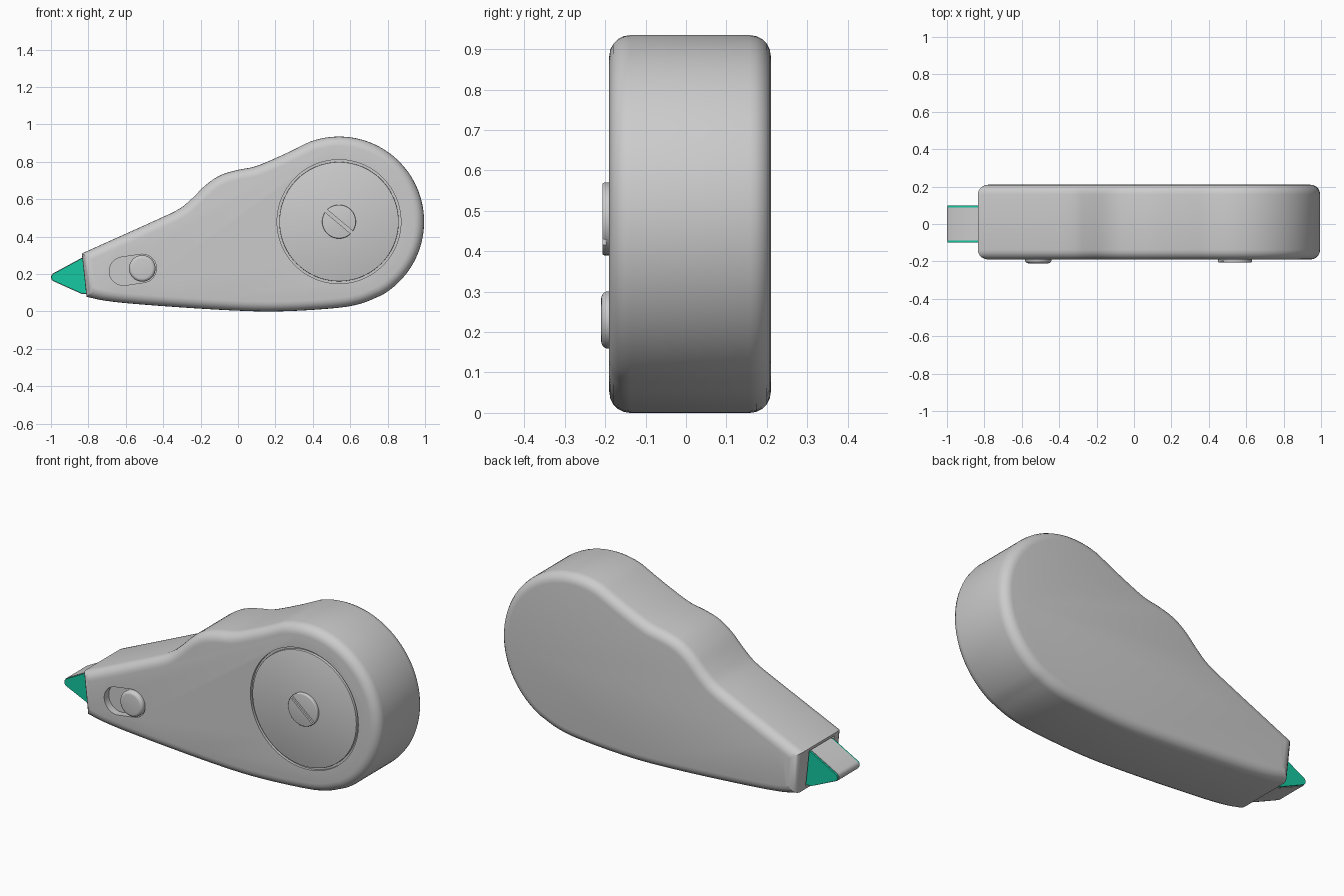
import bpy, bmesh, math
from mathutils import Vector

if "Cube" in bpy.data.objects:
    bpy.data.objects.remove(bpy.data.objects["Cube"])


def material(name, rgb):
    m = bpy.data.materials.new(name)
    m.diffuse_color = (*rgb, 1)
    m.use_nodes = True
    m.node_tree.nodes["Principled BSDF"].inputs["Base Color"].default_value = m.diffuse_color
    return m


GREY = material("light grey", (0.6, 0.6, 0.6))
GREEN = material("teal green", (0.008, 0.58, 0.36))


def smooth(obj):
    bpy.ops.object.select_all(action='DESELECT')
    obj.select_set(True)
    bpy.context.view_layer.objects.active = obj
    bpy.ops.object.shade_smooth_by_angle(angle=math.radians(32))


def prism(name, outline, y0, y1, mat=GREY, front=0.0, back=0.0, segments=5):
    """Extrude an x-z outline from y0 to y1, optionally rounding either rim."""
    bm = bmesh.new()
    rings = [[bm.verts.new((x, y, z)) for x, z in outline] for y in (y0, y1)]
    n = len(outline)
    caps = [bm.faces.new(r) for r in rings]
    for i in range(n):
        j = (i + 1) % n
        bm.faces.new((rings[0][i], rings[0][j], rings[1][j], rings[1][i]))
    bmesh.ops.recalc_face_normals(bm, faces=bm.faces)
    for cap, r in zip(caps, (front, back)):
        if r:
            bmesh.ops.bevel(bm, geom=list(cap.edges), offset=r, offset_type='OFFSET',
                            segments=segments, profile=0.5, affect='EDGES')
            caps[1] = max(bm.faces, key=lambda f: f.calc_center_median().y)
    me = bpy.data.meshes.new(name)
    bm.to_mesh(me)
    bm.free()
    obj = bpy.data.objects.new(name, me)
    bpy.context.collection.objects.link(obj)
    me.materials.append(mat)
    smooth(obj)
    return obj


def arc(cx, cz, r, a0, a1, n):
    return [(cx + r * math.cos(math.radians(a0 + (a1 - a0) * i / n)),
             cz + r * math.sin(math.radians(a0 + (a1 - a0) * i / n))) for i in range(n + 1)]


def circle(cx, cz, r, n=64):
    return arc(cx, cz, r, 0, 360, n)[:-1]


def spline(pts, steps=5):
    """Catmull-Rom curve through the points."""
    p = [Vector(q) for q in pts]
    p = [2 * p[0] - p[1]] + p + [2 * p[-1] - p[-2]]
    out = []
    for a, b, c, d in zip(p, p[1:], p[2:], p[3:]):
        for s in range(steps):
            t = s / steps
            v = 0.5 * (2 * b + (c - a) * t + (2 * a - 5 * b + 4 * c - d) * t * t
                       + (3 * b - a - 3 * c + d) * t ** 3)
            out.append((v.x, v.y))
    return out + [tuple(pts[-1])]


def cut(obj, cutter):
    mod = obj.modifiers.new("cut", 'BOOLEAN')
    mod.operation = 'DIFFERENCE'
    mod.solver = 'EXACT'
    mod.object = cutter
    bpy.ops.object.select_all(action='DESELECT')
    obj.select_set(True)
    bpy.context.view_layer.objects.active = obj
    bpy.ops.object.modifier_apply(modifier=mod.name)
    bpy.data.objects.remove(cutter)
    smooth(obj)


FRONT, BACK = -0.19, 0.21
WX, WZ = 0.54, 0.48  # reel centre

# Teardrop case: thumb-shaped top, round reel end, shallow curved base
top = spline([(-0.835, 0.31), (-0.65, 0.393), (-0.45, 0.483), (-0.32, 0.545), (-0.25, 0.60),
              (-0.17, 0.678), (-0.09, 0.73), (0.0, 0.757), (0.1, 0.778), (0.25, 0.842),
              arc(WX, WZ, 0.455, 110, 110, 1)[0]])
round_end = arc(WX, WZ, 0.455, 110, -60, 48)
base = spline([round_end[-1], (0.65, 0.04), (0.5, 0.016), (0.2, 0.0), (-0.1, 0.009),
               (-0.5, 0.036), (-0.7, 0.056), (-0.81, 0.078)])
case = prism("case", top + round_end[1:] + base[1:], FRONT, BACK, front=0.052, back=0.052)

# Recesses: reel cover seat, slider track, nozzle opening
cut(case, prism("cover_cutter", circle(WX, WZ, 0.331, 96), -0.3, FRONT + 0.015))
BX, BZ = -0.512, 0.23
track = arc(BX, BZ, 0.076, -78, 102, 20) + arc(-0.612, 0.215, 0.076, 102, 282, 20)
cut(case, prism("track_cutter", track, -0.3, FRONT + 0.04))
cut(case, prism("nozzle_cutter", [(-0.95, 0.09), (-0.77, 0.09), (-0.77, 0.295), (-0.95, 0.295)],
                -0.11, 0.11))

# Reel cover with a slotted hub screw
prism("reel_cover", circle(WX, WZ, 0.319, 96), FRONT, FRONT + 0.02, front=0.003, segments=2)
hub = prism("hub_screw", circle(WX, WZ, 0.09), -0.207, FRONT + 0.005, front=0.005, segments=3)
a = math.radians(-40)
u, v = Vector((math.cos(a), math.sin(a))) * 0.12, Vector((-math.sin(a), math.cos(a))) * 0.009
c = Vector((WX, WZ))
cut(hub, prism("screw_slot_cutter", [tuple(q) for q in (c - u - v, c + u - v, c + u + v, c - u + v)],
               -0.3, -0.197))

# Slider button
prism("slider_button", circle(BX, BZ, 0.071, 48), -0.21, FRONT + 0.045, front=0.018)


# Tape nozzle: wrapped tape core between two coloured side plates
def wedge(grow):
    tip = arc(-0.975, 0.183, 0.022 + grow, 117, 245, 10)
    return ([(-0.765, 0.284 + grow), (-0.835, 0.284 + grow)] + tip
            + [(-0.835, 0.096 - grow), (-0.765, 0.096 - grow)])


prism("tape_core", wedge(0.003), -0.088, 0.088)
for name, y in (("front_nozzle_plate", -0.098), ("back_nozzle_plate", 0.088)):
    prism(name, wedge(0), y, y + 0.01, GREEN)
